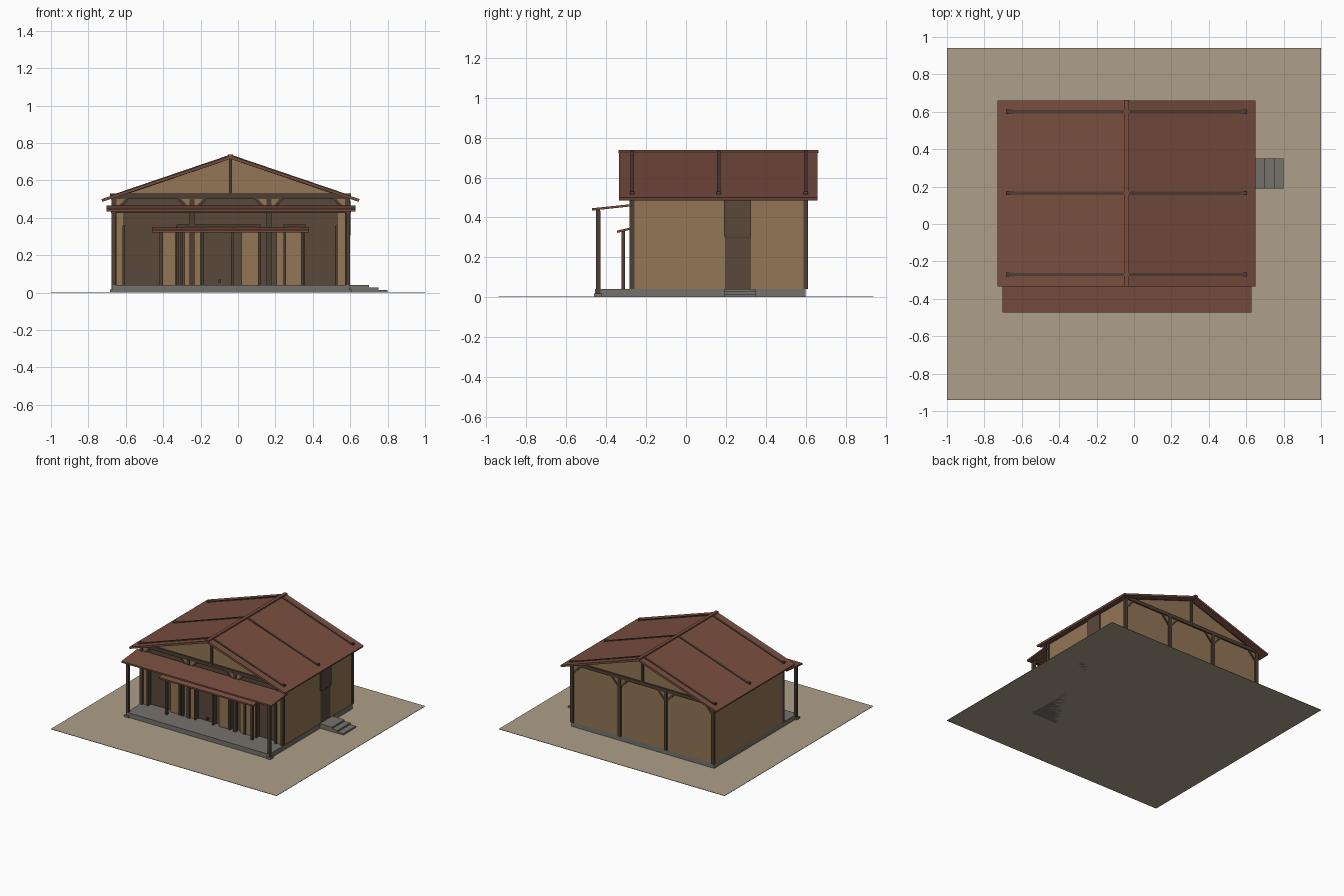
import bpy, bmesh, math
from mathutils import Vector

if "Cube" in bpy.data.objects:
    bpy.data.objects.remove(bpy.data.objects["Cube"])

def mat(name, r, g, b):
    m = bpy.data.materials.new(name)
    m.diffuse_color = (r, g, b, 1)
    m.use_nodes = True
    m.node_tree.nodes["Principled BSDF"].inputs["Base Color"].default_value = m.diffuse_color
    return m

SAND = mat("sand", .42, .35, .25)
STONE = mat("stone", .18, .17, .15)
TAN = mat("plaster", .29, .18, .09)
DARK = mat("dark_wood", .10, .065, .042)
POST = mat("post_wood", .075, .05, .033)
ROOF = mat("roof_red", .19, .075, .05)
CX = -0.04          # house centre line
FY, BY = -0.27, 0.60  # front and back frame planes

def prism(name, pts, axis, a, b, m):
    """Extrude a 2D profile along 'x' (pts = y,z) or 'y' (pts = x,z)."""
    bm = bmesh.new()
    def at(p, d):
        return (d, p[0], p[1]) if axis == 'x' else (p[0], d, p[1])
    v0 = [bm.verts.new(at(p, a)) for p in pts]
    v1 = [bm.verts.new(at(p, b)) for p in pts]
    n = len(pts)
    bm.faces.new(v0)
    bm.faces.new(v1[::-1])
    for i in range(n):
        bm.faces.new((v0[i], v0[(i + 1) % n], v1[(i + 1) % n], v1[i]))
    bmesh.ops.recalc_face_normals(bm, faces=bm.faces)
    me = bpy.data.meshes.new(name)
    bm.to_mesh(me)
    bm.free()
    ob = bpy.data.objects.new(name, me)
    me.materials.append(m)
    bpy.context.collection.objects.link(ob)
    return ob

def box(name, x0, x1, y0, y1, z0, z1, m):
    return prism(name, [(x0, z0), (x1, z0), (x1, z1), (x0, z1)], 'y', y0, y1, m)

def stick(name, p, q, w, y0, y1, m):
    """Slanted beam between two x,z points."""
    p, q = Vector(p), Vector(q)
    d = (q - p).normalized()
    n = Vector((-d.y, d.x)) * w / 2
    return prism(name, [p - n, q - n, q + n, p + n], 'y', y0, y1, m)

# Ground, slab and side steps
box("ground_plate", -1, 1, -.94, .94, 0, .003, SAND)
box("floor_slab", -.67, .595, -.455, .6, 0, .04, STONE)
for i in range(3):
    box("side_step", .595, .70 + i * .05, .19, .35, 0, .04 - i * .0125, STONE)

# Side and back walls
box("left_wall", -.672, -.652, FY, BY, .04, .515, TAN)
for y0, y1 in ((FY, .195), (.325, BY)):
    box("right_wall", .572, .592, y0, y1, .04, .515, TAN)
box("back_wall", -.66, .58, .585, .60, .04, .52, TAN)
# Side door with a shutter above
box("side_door", .575, .592, .195, .325, .04, .295, DARK)
box("side_door_sill", .572, .598, .195, .325, .295, .305, POST)
box("side_shutter", .572, .602, .19, .325, .305, .49, DARK)

# Gable triangles
for y in (FY, BY - .015):
    prism("gable", [(-.63, .52), (.55, .52), (CX, .715)], 'y', y, y + .015, TAN)

# Recessed front wall with plaster piers
box("front_recess_wall", -.65, .575, -.24, -.225, .04, .52, DARK)
for x0, x1, h in ((-.655, -.61, .50), (-.41, -.335, .35), (-.285, -.20, .35),
                  (.02, .12, .35), (.205, .34, .35), (.53, .575, .50)):
    box("front_pier", x0, x1, -.268, -.225, .04, h, TAN)
# Door frames
for x in (-.61, -.325, -.30, -.19, -.03, .115, .25, .35, .525):
    box("door_frame", x - .007, x + .007, -.278, -.235, .04, .36, POST)
for x0, x1 in ((-.33, -.19), (-.19, .12), (.24, .36)):
    box("door_lintel", x0, x1, -.276, -.235, .35, .365, POST)
box("door_handle", -.105, -.09, -.255, -.235, .055, .07, POST)

# Timber frames, front and back: posts, beam, braces, king post
XS = (-.662, -.245, .165, .585)
for y in (FY, BY):
    y0, y1 = y - .012, y + .012
    for x in XS:
        box("frame_post", x - .013, x + .013, y0, y1, .04, .51, POST)
        for s in (-1, 1):
            if -.68 < x + s * .06 < .6:
                stick("brace", (x + s * .008, .435), (x + s * .07, .503), .015,
                      y0 + .004, y1 - .004, POST)
                prism("brace_infill", [(x + s * .01, .445), (x + s * .06, .50),
                      (x + s * .01, .50)], 'y', y - .005, y + .005, TAN)
    box("king_post", CX - .009, CX + .009, y0, y1, .52, .715, POST)
# Trusses, their rafters just breaking through the roof
for y in (FY, .165, BY):
    box("tie_beam", -.685, .605, y - .011, y + .011, .502, .53, POST)
    for s in (-1, 1):
        stick("rafter", (CX + s * .642, .508), (CX, .7265), .022, y - .009, y + .009, POST)
# Wall plates along the sides
for x in (-.662, .585):
    box("wall_plate", x - .012, x + .012, -.28, .61, .495, .515, POST)

# Main roof and ridge cap
for s in (-1, 1):
    prism("main_roof", [(CX, .715), (CX + s * .685, .486), (CX + s * .69, .50), (CX, .732)],
          'y', -.335, .66, ROOF)
box("ridge_cap", CX - .013, CX + .013, -.338, .664, .722, .738, ROOF)

# Porch roof with fascia, posts and stone feet
prism("porch_roof", [(-.472, .434), (-.27, .456), (-.27, .467), (-.472, .446)],
      'x', -.703, .627, ROOF)
box("porch_beam", -.68, .605, -.45, -.43, .425, .438, POST)
for x in (-.665, .588):
    box("porch_post", x - .011, x + .011, -.451, -.429, .015, .432, POST)
    box("post_foot", x - .02, x + .02, -.462, -.42, 0, .018, STONE)

# Small door canopy
prism("door_canopy", [(-.347, .322), (-.265, .342), (-.265, .352), (-.347, .334)],
      'x', -.46, .38, ROOF)
for x in (-.41, .345):
    box("canopy_post", x - .009, x + .009, -.324, -.306, .04, .332, POST)
